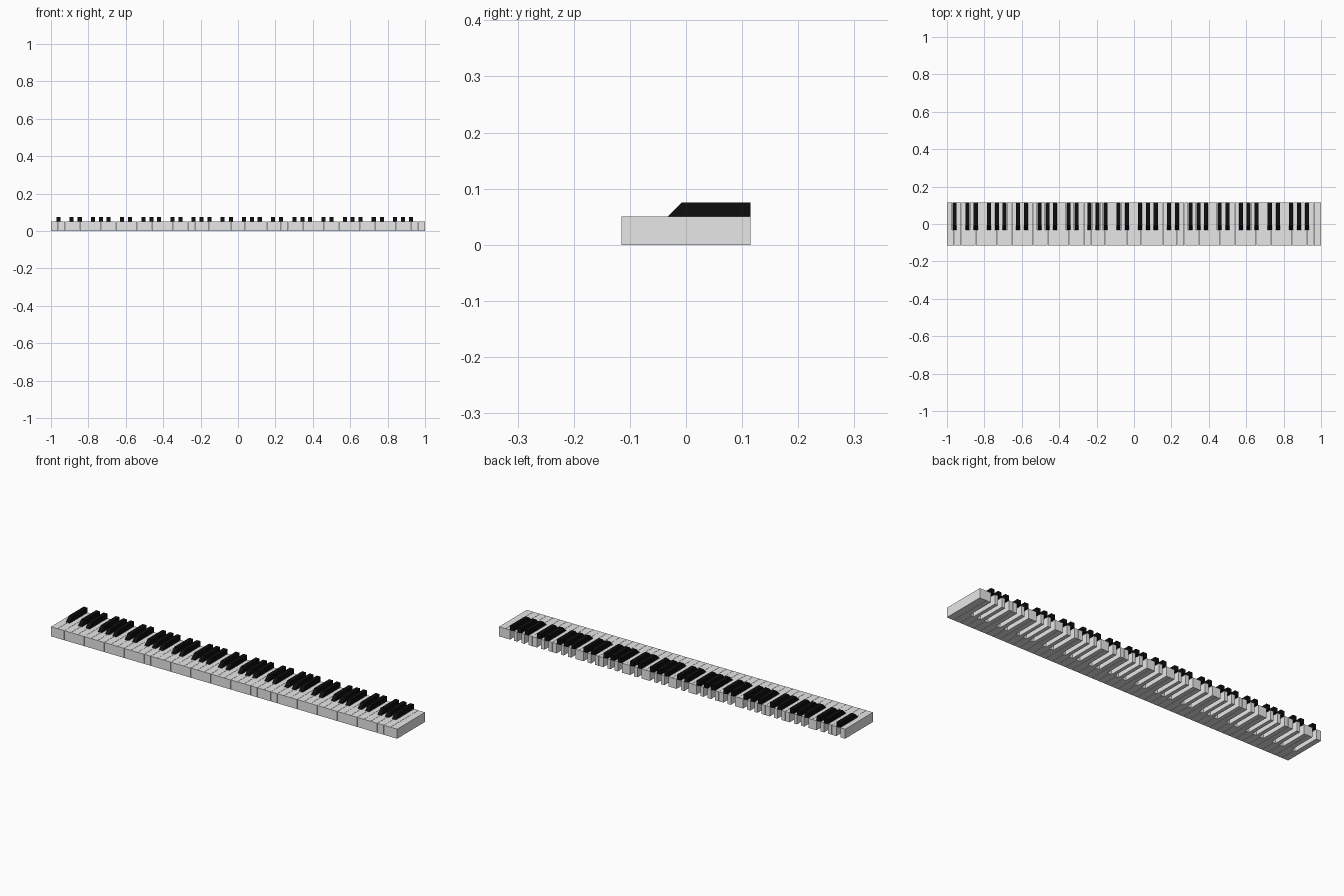
import bpy, bmesh

if "Cube" in bpy.data.objects:
    bpy.data.objects.remove(bpy.data.objects["Cube"])

N = 52                       # white keys, A to C
W = 2 / N                    # white key pitch
GAP = 0.0006                 # half gap between white keys
Y0, Y1 = -0.115, 0.115       # front and back
TOP, BLACK_TOP = 0.05, 0.075
NOTCH_Y = -0.033             # where the black keys begin
BLACK_HALF, NOTCH_HALF = 0.0108, 0.0118
# offset of the black key to the right of each white note
OFFSETS = {"A": 0.001, "C": -0.005, "D": 0.0, "F": -0.006, "G": -0.002}


def material(name, value):
    m = bpy.data.materials.new(name)
    m.diffuse_color = (value, value, value, 1)
    m.use_nodes = True
    m.node_tree.nodes["Principled BSDF"].inputs["Base Color"].default_value = m.diffuse_color
    return m


def prism(bm, points, direction):
    """Extrude a closed outline along a direction."""
    face = bm.faces.new([bm.verts.new(p) for p in points])
    ext = bmesh.ops.extrude_face_region(bm, geom=[face])
    verts = [g for g in ext["geom"] if isinstance(g, bmesh.types.BMVert)]
    bmesh.ops.translate(bm, verts=verts, vec=direction)


def finish(bm, name, mat):
    bmesh.ops.recalc_face_normals(bm, faces=bm.faces[:])
    mesh = bpy.data.meshes.new(name)
    bm.to_mesh(mesh)
    bm.free()
    mesh.materials.append(mat)
    bpy.context.collection.objects.link(bpy.data.objects.new(name, mesh))


def black_x(i):
    """Centre of the black key right of white key i, or None."""
    note = "ABCDEFG"[i % 7]
    if 0 <= i < N - 1 and note in OFFSETS:
        return -1 + (i + 1) * W + OFFSETS[note]
    return None


# White keys, notched around the black ones
bm = bmesh.new()
for i in range(N):
    left = -1 + i * W + (GAP if i else 0)
    right = -1 + (i + 1) * W - (GAP if i < N - 1 else 0)
    outline = [(left, Y0), (right, Y0)]
    b = black_x(i)
    if b is None:
        outline.append((right, Y1))
    else:
        x = b - NOTCH_HALF
        outline += [(right, NOTCH_Y), (x, NOTCH_Y), (x, Y1)]
    b = black_x(i - 1)
    if b is None:
        outline.append((left, Y1))
    else:
        x = b + NOTCH_HALF
        outline += [(x, Y1), (x, NOTCH_Y), (left, NOTCH_Y)]
    prism(bm, [(x, y, 0) for x, y in outline], (0, 0, TOP))
finish(bm, "white_keys", material("key white", 0.8))

# Black keys with sloping fronts
bm = bmesh.new()
profile = [(NOTCH_Y, TOP - 0.0005), (Y1, TOP - 0.0005), (Y1, BLACK_TOP), (-0.008, BLACK_TOP)]
for i in range(N):
    b = black_x(i)
    if b is not None:
        prism(bm, [(b - BLACK_HALF, y, z) for y, z in profile], (2 * BLACK_HALF, 0, 0))
finish(bm, "black_keys", material("key black", 0.004))
